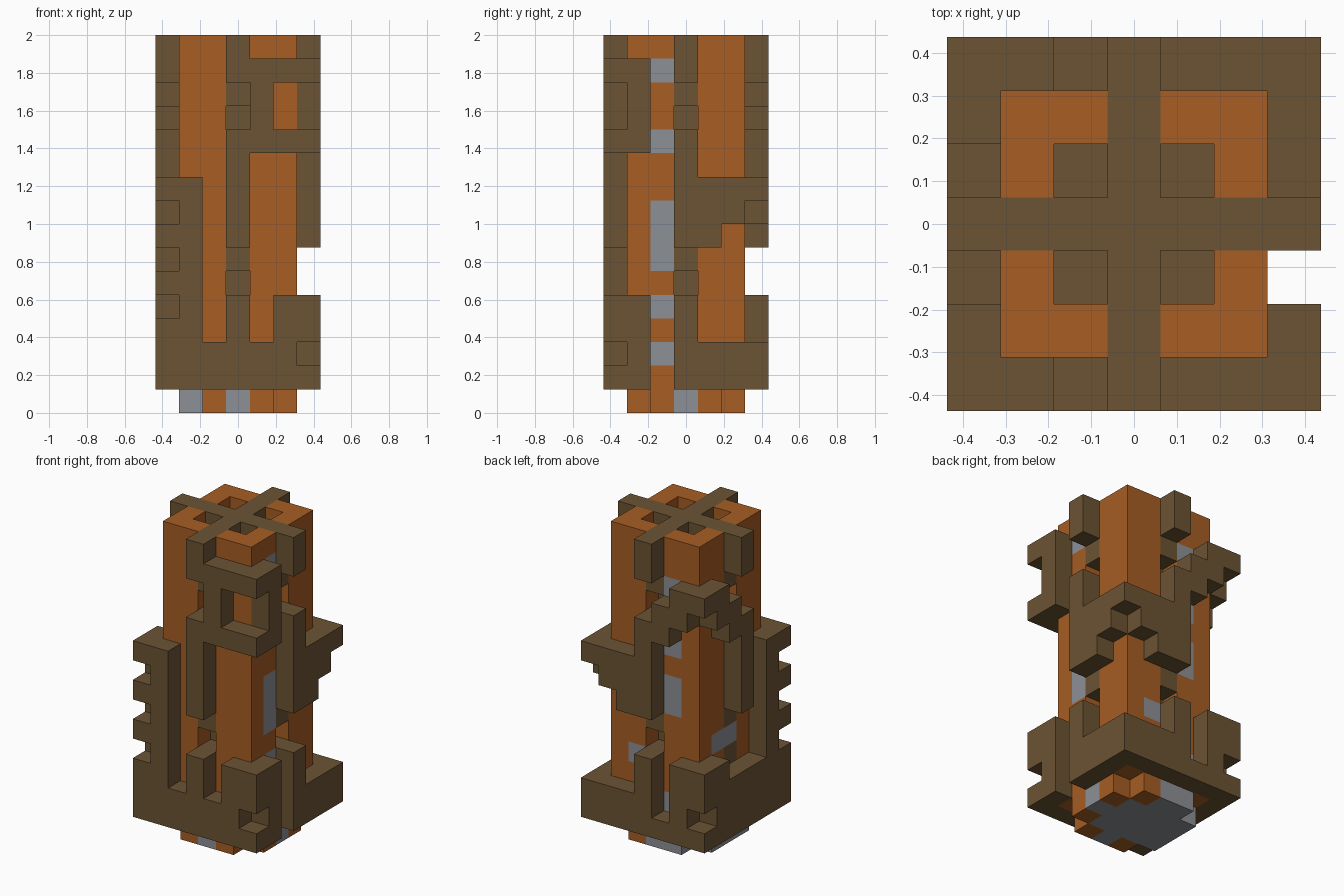
import bpy
import bmesh
from mathutils import Vector

cube = bpy.data.objects.get("Cube")
if cube:
    bpy.data.objects.remove(cube, do_unlink=True)

U = 0.125   # edge of one block
MID = 3     # middle column of the seven


def material(name, rgb):
    m = bpy.data.materials.new(name)
    m.use_nodes = True
    m.diffuse_color = (*rgb, 1)
    m.node_tree.nodes["Principled BSDF"].inputs["Base Color"].default_value = (*rgb, 1)
    return m


BROWN = material("dark_wood", (0.147, 0.087, 0.034))
ORANGE = material("orange_wood", (0.385, 0.110, 0.017))
GREY = material("grey_stone", (0.265, 0.277, 0.305))

parts = {}   # part name -> (cells, material)
owner = {}   # cell -> part name


def add(name, mat, i, j, k):
    """Fill a box of blocks; each of i, j, k is one index or an inclusive (low, high)."""
    spans = [range(a, a + 1) if isinstance(a, int) else range(a[0], a[1] + 1)
             for a in (i, j, k)]
    cells = parts.setdefault(name, (set(), mat))[0]
    for x in spans[0]:
        for y in spans[1]:
            for z in spans[2]:
                old = owner.get((x, y, z))
                if old:
                    parts[old][0].discard((x, y, z))
                owner[x, y, z] = name
                cells.add((x, y, z))


def both(name, mat, i, j, k):
    """Fill a box and its mirror across the diagonal."""
    add(name, mat, i, j, k)
    add(name, mat, j, i, k)


# Inner core and the bottom plate with cut corners
add("core", BROWN, (2, 4), (2, 4), (1, 12))
both("foot_plate", GREY, (1, 5), (2, 4), 0)
for i, j in ((2, 1), (4, 1), (5, 2), (5, 4), (4, 5)):
    add("foot_blocks", ORANGE, i, j, 0)

# Four L-shaped corner posts
for c, n in ((1, 2), (5, 4)):
    for d, m in ((1, 2), (5, 4)):
        for i, j in ((c, d), (n, d), (c, m)):
            add("corner_posts", ORANGE, i, j, (1, 15))

# Middle strips between the posts, with two openings
for i, j in ((MID, 1), (MID, 5), (1, MID), (5, MID)):
    for span in ((1, 4), (6, 11), (13, 14)):
        add("middle_strips", BROWN, i, j, span)

# Stone blocks set into the posts
for k in (2, 4, (6, 8), 11, 14):
    add("stone_insets", GREY, 5, 2, k)
for k in (2, (7, 8), 10, 13):
    add("stone_insets", GREY, 2, 5, k)
add("stone_insets", GREY, 4, 5, 4)
add("stone_insets", GREY, 1, (3, 4), 5)

# Crossed beams on top, with ends that hang down
both("top_cross", BROWN, (0, 6), MID, 15)
for side in (0, 6):
    both("top_cross", BROWN, side, MID, 14)

# Upper ribs on all four sides
for side in (0, 6):
    both("upper_ribs", BROWN, side, MID, (7, 11))

# Stepped collar on the back left corner
both("collar", BROWN, (4, 6), 6, 9)
both("collar", BROWN, (4, 5), 6, 8)
both("collar", BROWN, 4, 6, 7)

# Stepped arch on the back right corner
for i, j, low, high in ((0, 6, 13, 13), (1, 6, 12, 13), (0, 5, 12, 13),
                        (2, 6, 11, 12), (0, 4, 11, 12)):
    add("arch", BROWN, i, j, (low, high))

# Open bracket on the front left corner
add("bracket", BROWN, (3, 6), 0, 14)
add("bracket", BROWN, (4, 6), 0, 11)
add("bracket", BROWN, 4, 0, (12, 13))
add("bracket", BROWN, 6, 1, (11, 14))

# Comb on the front right corner
both("comb", BROWN, 1, 0, (1, 9))
add("comb", BROWN, 0, 0, (1, 3))
for k in (5, 7, 9):
    add("comb", BROWN, 0, 0, k)

# Base band: low walls, ribs and notched corner blocks
both("base", BROWN, (4, 6), 6, (1, 2))
add("base", BROWN, (2, 4), 0, (1, 2))
add("base", BROWN, 0, (2, 4), (1, 3))
add("base", BROWN, 2, 6, 1)
for i, j in ((MID, 0), (MID, 6), (6, MID)):
    add("base_ribs", BROWN, i, j, (1, 4))
for i, j in ((5, 0), (6, 1), (1, 6), (0, 5)):
    add("corner_blocks", BROWN, i, j, (1, 4))
for i, j in ((6, 0), (0, 6)):
    add("corner_blocks", BROWN, i, j, 1)
    add("corner_blocks", BROWN, i, j, (3, 4))


def build(name, cells, mat):
    """Make one mesh from the exposed sides of a part's blocks."""
    bm = bmesh.new()
    for cell in cells:
        centre = Vector((cell[0] - MID, cell[1] - MID, cell[2] + 0.5))
        for axis in range(3):
            for sign in (-1, 1):
                near = list(cell)
                near[axis] += sign
                if tuple(near) in owner:
                    continue
                n, u, v = Vector(), Vector(), Vector()
                n[axis] = sign / 2
                u[(axis + 1) % 3] = sign / 2
                v[(axis + 2) % 3] = 0.5
                bm.faces.new([bm.verts.new((centre + n + a * u + b * v) * U)
                              for a, b in ((-1, -1), (1, -1), (1, 1), (-1, 1))])
    bmesh.ops.remove_doubles(bm, verts=bm.verts, dist=0.001)
    bmesh.ops.dissolve_limit(bm, angle_limit=0.01, verts=bm.verts, edges=bm.edges)
    mesh = bpy.data.meshes.new(name)
    bm.to_mesh(mesh)
    bm.free()
    mesh.materials.append(mat)
    bpy.context.collection.objects.link(bpy.data.objects.new(name, mesh))


for part_name, (part_cells, part_mat) in parts.items():
    if part_cells:
        build(part_name, part_cells, part_mat)
